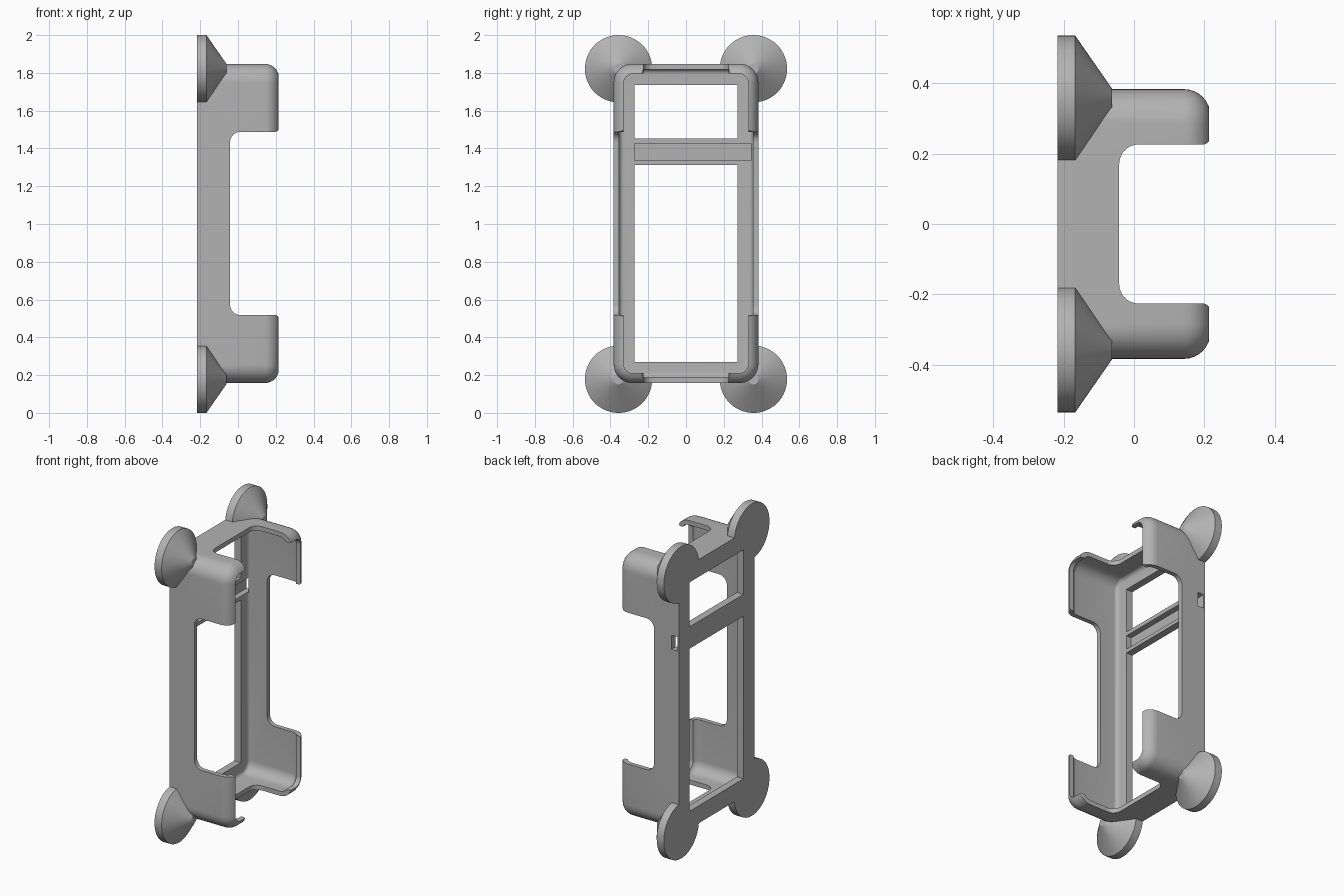
import bpy, bmesh, math

if "Cube" in bpy.data.objects:
    bpy.data.objects.remove(bpy.data.objects["Cube"])

CZ = 1.003                      # height of the body centre
grey = bpy.data.materials.new("light_grey")
grey.diffuse_color = (0.45, 0.45, 0.45, 1)
grey.use_nodes = True
grey.node_tree.nodes["Principled BSDF"].inputs["Base Color"].default_value = grey.diffuse_color


def finish(name, bm, cutter=False):
    bmesh.ops.recalc_face_normals(bm, faces=bm.faces)
    me = bpy.data.meshes.new(name)
    bm.to_mesh(me)
    bm.free()
    me.materials.append(grey)
    ob = bpy.data.objects.new(name, me)
    bpy.context.collection.objects.link(ob)
    ob.hide_render = cutter
    return ob


def loft(name, rings, cutter=False):
    """Skin a list of closed point rings and cap both ends."""
    bm = bmesh.new()
    rows = [[bm.verts.new(p) for p in ring] for ring in rings]
    n = len(rows[0])
    for a, b in zip(rows, rows[1:]):
        for i in range(n):
            bm.faces.new((a[i], a[(i + 1) % n], b[(i + 1) % n], b[i]))
    bm.faces.new(rows[0])
    bm.faces.new(rows[-1])
    return finish(name, bm, cutter)


def rounded_rect(x, hy, hz, r, seg=10):
    """Rounded rectangle in the y-z plane at a given x."""
    pts = []
    for k, (sy, sz) in enumerate(((1, 1), (-1, 1), (-1, -1), (1, -1))):
        for i in range(seg + 1):
            a = math.pi / 2 * (k + i / seg)
            pts.append((x, sy * (hy - r) + r * math.cos(a),
                        CZ + sz * (hz - r) + r * math.sin(a)))
    return pts


def fillet_rings(x, hy, hz, r, f, direction, seg=8):
    """Rings of a rounded rim of radius f that ends at x."""
    out = []
    for i in range(seg + 1):
        a = math.pi / 2 * i / seg
        d = f * (1 - math.cos(a))
        out.append(rounded_rect(x - direction * f * (1 - math.sin(a)),
                                hy - d, hz - d, r - d))
    return out


def box(name, lo, hi, cutter=True):
    bm = bmesh.new()
    bmesh.ops.create_cube(bm, size=1)
    for v in bm.verts:
        v.co = [(l + h) / 2 + c * (h - l) for l, h, c in zip(lo, hi, v.co)]
    return finish(name, bm, cutter)


def notch_profile(half, x0=-0.042, x1=0.217, r=0.055, t=0.022, seg=8):
    """U-shaped notch (x, u): rounded bottom corners, flared mouth."""
    side = []
    for i in range(seg + 1):
        a = math.pi / 2 * i / seg
        side.append((x0 + r * (1 - math.sin(math.pi / 2 - a)),
                     half - r + r * math.sin(a)))
    for i in range(seg + 1):
        a = math.pi / 2 * i / seg
        side.append((x1 - t + t * math.sin(a), half + t * (1 - math.cos(a))))
    side.append((x1 + 0.05, half + t))
    return side + [(x, -u) for x, u in reversed(side)]


# Holder shell: rounded tray, open to +x
shell = loft("holder_shell", [rounded_rect(-0.217, 0.383, 0.845, 0.1)]
             + fillet_rings(0.217, 0.383, 0.845, 0.1, 0.075, 1))

# Four suction cups at the back corners
cups = []
for sy in (-1, 1):
    for z in (0.178, 1.822):
        rings = [[(x, sy * 0.357 + r * math.cos(2 * math.pi * i / 64),
                   z + r * math.sin(2 * math.pi * i / 64)) for i in range(64)]
                 for x, r in ((-0.217, 0.178), (-0.167, 0.178), (-0.062, 0.027))]
        cups.append(loft("suction_cup", rings, True))

# Cutters: pocket with rounded rims, front opening, windows, strap slot, notches
cut = [loft("pocket", fillet_rings(-0.17, 0.354, 0.816, 0.071, 0.025, -1)[::-1]
            + fillet_rings(0.187, 0.354, 0.816, 0.071, 0.045, 1), True),
       loft("front_opening", [rounded_rect(x, 0.33, 0.793, 0.05)
                              for x in (0.0, 0.4)], True),
       box("lower_window", (-0.4, -0.272, 0.27), (-0.05, 0.272, 1.312)),
       box("upper_window", (-0.4, -0.272, 1.452), (-0.05, 0.272, 1.737)),
       box("strap_slot", (-0.207, -0.272, 1.336), (-0.165, 0.6, 1.426)),
       loft("side_notch", [[(x, y, CZ + u) for x, u in notch_profile(0.485)]
                           for y in (-0.6, 0.6)], True),
       loft("end_notch", [[(x, u, z) for x, u in notch_profile(0.226)]
                          for z in (-0.2, 2.2)], True)]

for op, group in (("UNION", cups), ("DIFFERENCE", cut)):
    for c in group:
        m = shell.modifiers.new(c.name, "BOOLEAN")
        m.operation, m.object, m.solver = op, c, "EXACT"

# Apply everything and drop the helpers
bpy.context.view_layer.objects.active = shell
shell.select_set(True)
for m in list(shell.modifiers):
    bpy.ops.object.modifier_apply(modifier=m.name)
for c in cups + cut:
    bpy.data.objects.remove(c)
bpy.ops.object.shade_smooth_by_angle(angle=math.radians(30))
